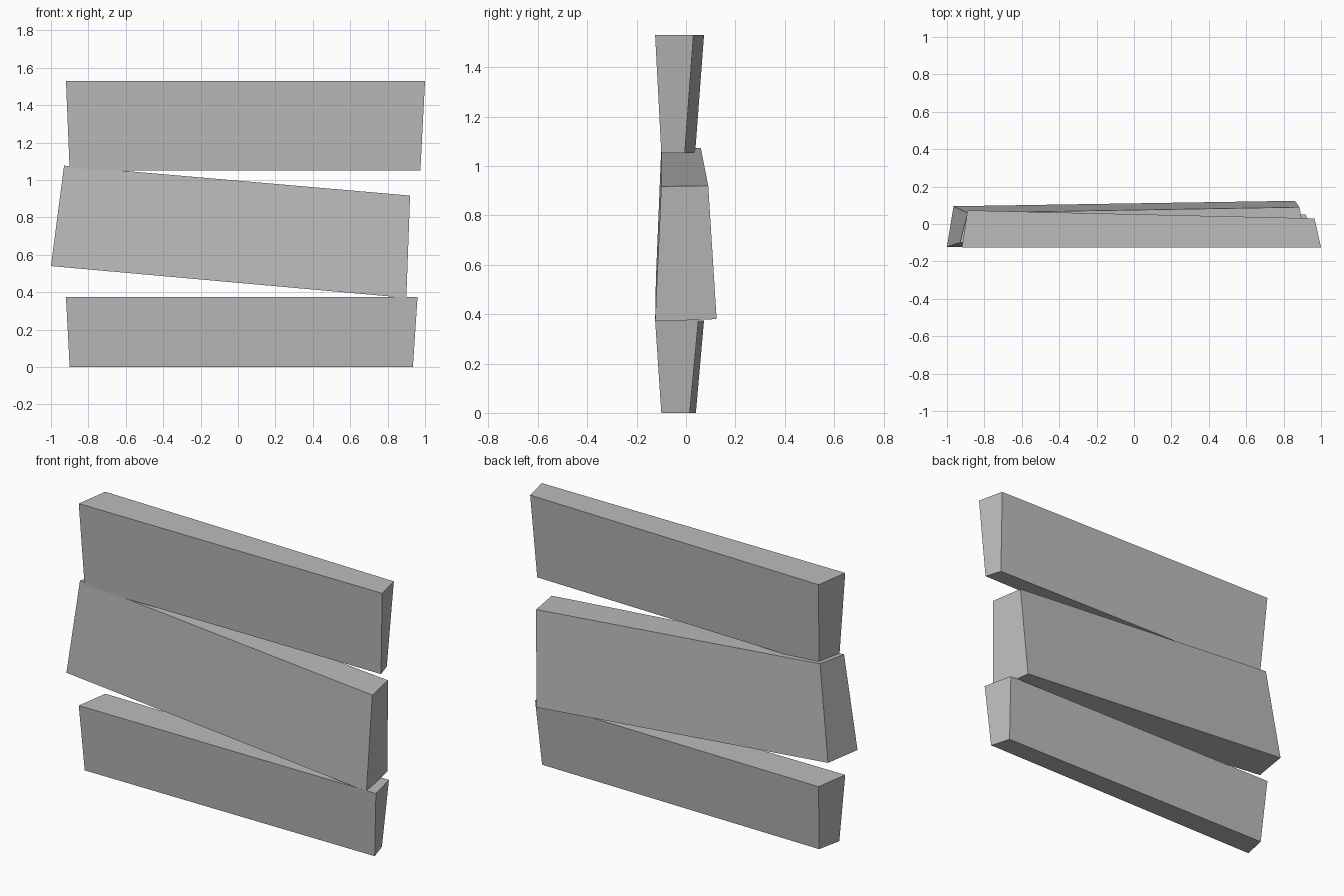
import bpy
import bmesh

cube = bpy.data.objects.get("Cube")
if cube:
    bpy.data.objects.remove(cube, do_unlink=True)

# One grey for all boards
grey = bpy.data.materials.new("grey")
grey.use_nodes = True
colour = (0.5, 0.5, 0.5, 1)
grey.diffuse_color = colour
grey.node_tree.nodes["Principled BSDF"].inputs["Base Color"].default_value = colour


def board(name, bottom, top):
    """Tapered board from two rings: front -x, front +x, back +x, back -x."""
    bm = bmesh.new()
    low = [bm.verts.new(p) for p in bottom]
    high = [bm.verts.new(p) for p in top]
    bm.faces.new(low[::-1])
    bm.faces.new(high)
    for i in range(4):
        j = (i + 1) % 4
        bm.faces.new((low[i], low[j], high[j], high[i]))
    bmesh.ops.recalc_face_normals(bm, faces=bm.faces)
    mesh = bpy.data.meshes.new(name)
    bm.to_mesh(mesh)
    bm.free()
    mesh.materials.append(grey)
    obj = bpy.data.objects.new(name, mesh)
    bpy.context.collection.objects.link(obj)
    return obj


# Lower plank
board("lower_board",
      [(-.90, -.10, 0), (.935, -.10, 0), (.90, .015, 0), (-.87, .04, 0)],
      [(-.92, -.125, .375), (.96, -.125, .375), (.92, .05, .375), (-.89, .073, .375)])

# Tilted middle plank
board("middle_board",
      [(-1, -.122, .54), (.90, -.125, .37), (.86, .124, .38), (-.965, .095, .54)],
      [(-.93, -.10, 1.077), (.92, -.10, .917), (.885, .09, .92), (-.89, .06, 1.073)])

# Upper plank
board("upper_board",
      [(-.90, -.10, 1.052), (.975, -.10, 1.052), (.945, -.005, 1.052), (-.867, .037, 1.052)],
      [(-.92, -.125, 1.53), (1, -.125, 1.53), (.965, .03, 1.53), (-.89, .073, 1.53)])
